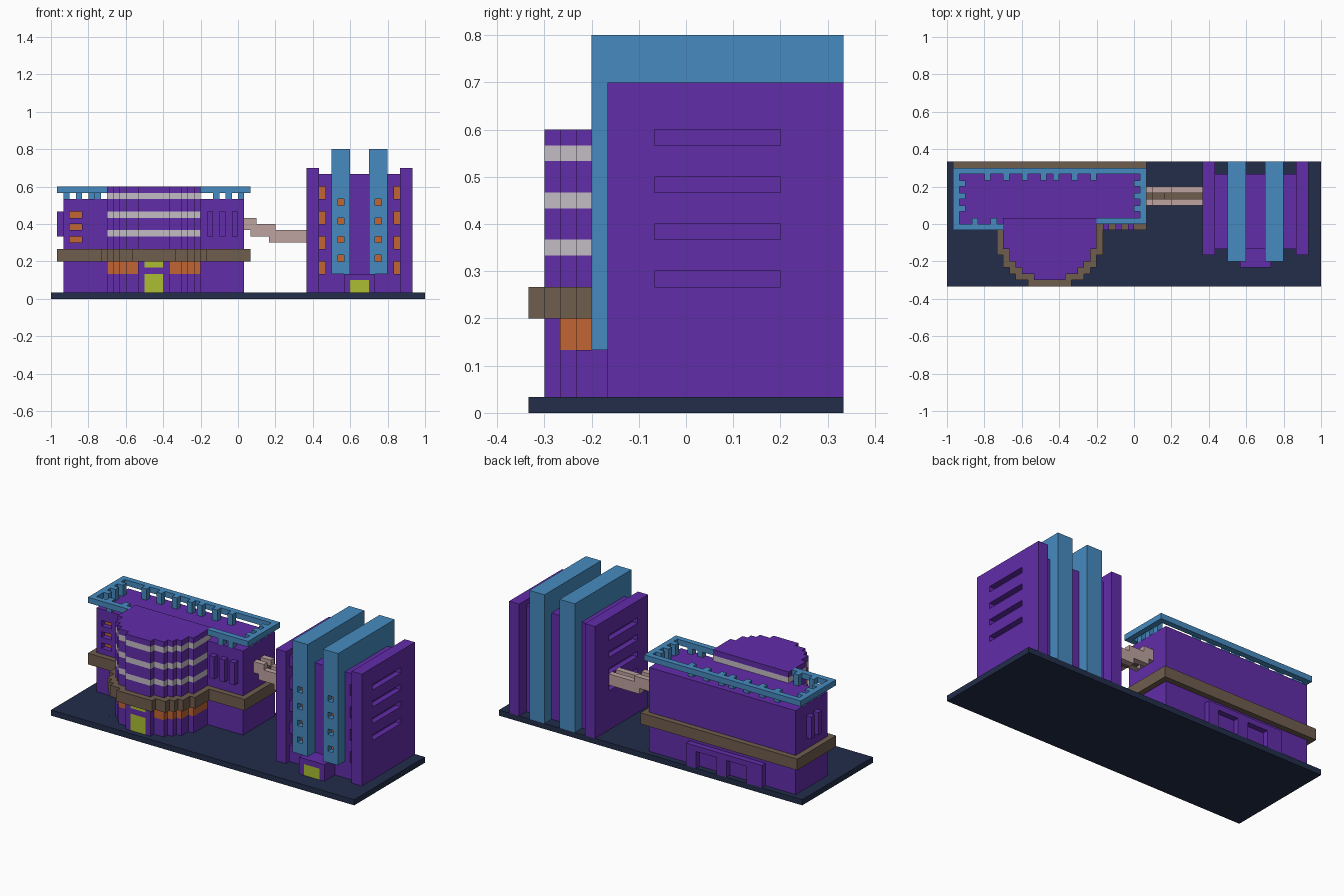
import bpy, bmesh
from mathutils import Vector

cube = bpy.data.objects.get("Cube")
if cube:
    bpy.data.objects.remove(cube, do_unlink=True)

U = 1 / 30                      # size of one building block
COLORS = {"purple": (98, 45, 170), "blue": (70, 139, 192), "brown": (112, 93, 78),
          "orange": (193, 101, 51), "lime": (172, 190, 50), "pale_grey": (195, 189, 197),
          "pink": (190, 163, 160), "navy": (34, 45, 74)}


def linear(c):
    c /= 255
    return c / 12.92 if c <= 0.04045 else ((c + 0.055) / 1.055) ** 2.4


mats = {}
for name, rgb in COLORS.items():
    m = bpy.data.materials.new(name)
    m.use_nodes = True
    col = (*[linear(c) for c in rgb], 1)
    m.diffuse_color = col
    bsdf = m.node_tree.nodes["Principled BSDF"]
    bsdf.inputs["Base Color"].default_value = col
    bsdf.inputs["Roughness"].default_value = 0.8
    mats[name] = m
NAMES = list(COLORS)

grid = {}                       # block position -> (part, colour)


def box(part, color, x, y, z):
    """Fill a box of blocks; each range is (start, end)."""
    for i in range(*x):
        for j in range(*y):
            for k in range(*z):
                grid[i, j, k] = (part, color)


def carve(x, y, z):
    for i in range(*x):
        for j in range(*y):
            for k in range(*z):
                grid.pop((i, j, k), None)


def window(part, x, y, z):
    """Orange pane set one block behind a front wall."""
    carve(x, (y, y + 1), z)
    box(part, "orange", x, (y + 1, y + 2), z)


# Ground slab
box("ground", "navy", (0, 60), (0, 20), (0, 1))

# Wide building with its mid-height ledge
box("wide_building", "purple", (2, 31), (10, 19), (1, 16))
box("ledge", "brown", (1, 32), (9, 20), (6, 8))
for z in (9, 11, 13):
    window("wide_building", (3, 5), 10, (z, z + 1))
for x in (25, 27, 29):
    box("wall_ribs", "purple", (x, x + 1), (9, 10), (10, 14))
for y in (13, 15):
    box("wall_ribs", "purple", (1, 2), (y, y + 1), (10, 14))

# Rear annex with two recessed bays
box("rear_annex", "purple", (8, 23), (19, 20), (1, 5))
for x in (11, 17):
    carve((x, x + 4), (19, 20), (1, 4))

# Roof rail and its brackets
for x, y in (((1, 32), (18, 19)), ((1, 2), (9, 19)), ((31, 32), (10, 19)),
             ((1, 9), (9, 10)), ((24, 32), (10, 11))):
    box("roof_rail", "blue", x, y, (17, 18))
brackets = [(x, 17) for x in (6, 9, 12, 15, 17, 20, 23)]
brackets += [(x, y) for x in (2, 30) for y in (12, 14, 16)]
brackets += [(4, 10), (7, 10), (26, 10), (28, 10)]
for x, y in brackets:
    box("rail_brackets", "blue", (x, x + 1), (y, y + 1), (16, 18))

# Rounded bay: start column of each row, mirrored about the bay centre
starts = {1: 14, 2: 12, 3: 11, 4: 10, 5: 10, 6: 9, 7: 9, 8: 9, 9: 9, 10: 9}
for y, a in starts.items():
    b = 33 - a
    box("rounded_bay", "purple", (a, b), (y, y + 1), (1, 18))
    for z in (10, 13, 16):
        box("rounded_bay", "pale_grey", (a, b), (y, y + 1), (z, z + 1))
    if y < 10:
        box("rounded_bay", "orange", (a, 14), (y, y + 1), (4, 6))
        box("rounded_bay", "orange", (19, b), (y, y + 1), (4, 6))
box("rounded_bay", "lime", (15, 18), (1, 2), (1, 4))
box("rounded_bay", "lime", (15, 18), (1, 2), (5, 6))
for y, a in {0: 13, 1: 11, 2: 10, 3: 9, 4: 9, 5: 8, 6: 8, 7: 8, 8: 8, 9: 8}.items():
    box("ledge", "brown", (a, 33 - a), (y, y + 1), (6, 8))

# Stepped footbridge: rails two blocks tall around a walkway
for x, z in (((31, 33), 11), ((33, 35), 10), ((35, 41), 9)):
    for y in (13, 15):
        box("bridge", "pink", x, (y, y + 1), (z, z + 2))
    box("bridge", "brown", x, (14, 15), (z, z + 1))
for y in (13, 15):
    box("bridge", "pink", (35, 36), (y, y + 1), (9, 12))
    box("bridge", "pink", (32, 33), (y, y + 1), (10, 13))

# Tower: fins, core and side walls
for x in (45, 51):
    box("tower_fins", "blue", (x, x + 3), (4, 20), (4, 24))
    box("tower_fins", "blue", (x, x + 3), (18, 20), (1, 4))
for x in ((43, 45), (48, 51), (54, 56)):
    box("tower_core", "purple", x, (6, 18), (1, 20))
box("tower_core", "purple", (43, 56), (6, 18), (1, 4))
for x, groove in ((41, 41), (56, 57)):
    box("tower_side_walls", "purple", (x, x + 2), (5, 20), (1, 21))
    for z in (8, 11, 14, 17):
        carve((groove, groove + 1), (8, 16), (z, z + 1))

# Tower windows
for x in (46, 52):
    for z in (6, 9, 12, 15):
        window("tower_fins", (x, x + 1), 4, (z, z + 1))
for x in (43, 55):
    for z in (4, 8, 12, 16):
        window("tower_core", (x, x + 1), 6, (z, z + 2))

# Tower entrance
box("tower_entrance", "purple", (47, 52), (3, 6), (1, 4))
box("tower_entrance", "lime", (48, 51), (3, 4), (1, 3))


def rectangles(cells):
    """Split a set of 2D cells into large rectangles."""
    cells = set(cells)
    while cells:
        u, v = min(cells)
        v2 = v + 1
        while (u, v2) in cells:
            v2 += 1
        u2 = u + 1
        while all((u2, w) in cells for w in range(v, v2)):
            u2 += 1
        cells -= {(a, b) for a in range(u, u2) for b in range(v, v2)}
        yield u, v, u2, v2


# Collect the exposed sides of each part by plane and colour
sides = {}
for pos, (part, color) in grid.items():
    for axis in range(3):
        for sign in (0, 1):
            n = list(pos)
            n[axis] += 2 * sign - 1
            if tuple(n) not in grid:
                uv = (pos[(axis + 1) % 3], pos[(axis + 2) % 3])
                key = (axis, sign, pos[axis] + sign, color)
                sides.setdefault(part, {}).setdefault(key, []).append(uv)

# One mesh object for each part
for part, planes in sides.items():
    bm = bmesh.new()
    used = sorted({key[3] for key in planes}, key=NAMES.index)
    for (axis, sign, level, color), cells in planes.items():
        for u, v, u2, v2 in rectangles(cells):
            corners = [(u, v), (u2, v), (u2, v2), (u, v2)]
            if not sign:
                corners.reverse()
            verts = []
            for a, b in corners:
                p = Vector((0, 0, 0))
                p[axis], p[(axis + 1) % 3], p[(axis + 2) % 3] = level, a, b
                verts.append(bm.verts.new((p - Vector((30, 10, 0))) * U))
            bm.faces.new(verts).material_index = used.index(color)
    bmesh.ops.remove_doubles(bm, verts=bm.verts[:], dist=U * 0.01)
    mesh = bpy.data.meshes.new(part)
    bm.to_mesh(mesh)
    bm.free()
    for c in used:
        mesh.materials.append(mats[c])
    obj = bpy.data.objects.new(part, mesh)
    bpy.context.collection.objects.link(obj)
